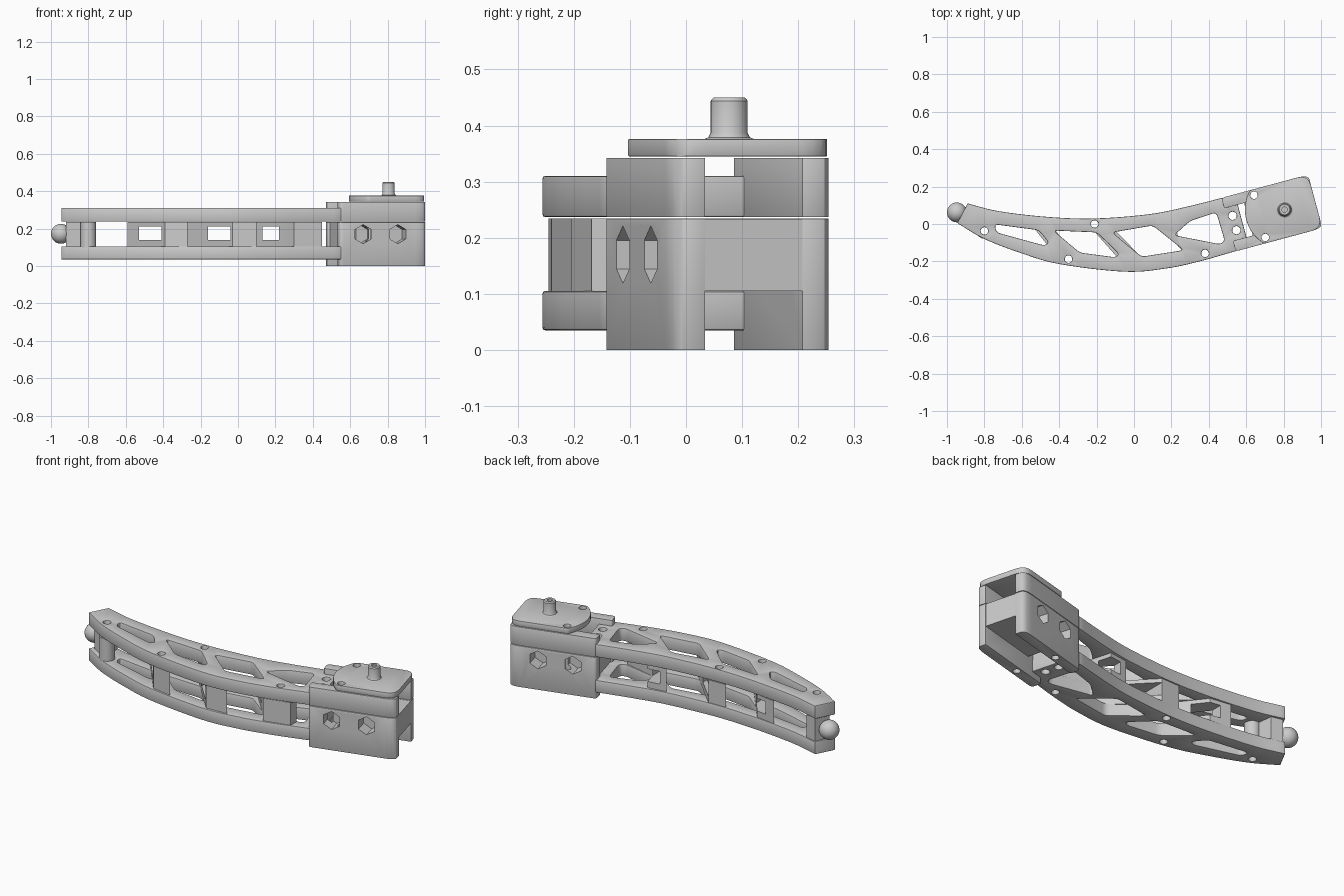
import bpy, bmesh, math
from mathutils import Vector

if "Cube" in bpy.data.objects:
    bpy.data.objects.remove(bpy.data.objects["Cube"])

PX, PY, ANG = 0.805, 0.077, math.radians(15)   # pivot of the head and its tilt
CA, SA = math.cos(ANG), math.sin(ANG)


def L(u, v):
    """Head-local plan coordinates to world."""
    return (PX + u * CA - v * SA, PY + u * SA + v * CA)


def rounded(pts, r, n=5):
    """Round polygon corners; r is one cut distance or one per corner."""
    rs = r if isinstance(r, (list, tuple)) else [r] * len(pts)
    out = []
    for i, p in enumerate(pts):
        p, a, b = Vector(p), Vector(pts[i - 1]), Vector(pts[(i + 1) % len(pts)])
        if rs[i] == 0:
            out.append(tuple(p))
            continue
        s = p + (a - p).normalized() * min(rs[i], (a - p).length * .45)
        e = p + (b - p).normalized() * min(rs[i], (b - p).length * .45)
        for k in range(n + 1):
            t = k / n
            out.append(tuple(s * (1 - t) ** 2 + p * 2 * t * (1 - t) + e * t * t))
    return out


def smooth_path(pts, n=6):
    """Catmull-Rom curve through the points."""
    P = [Vector(p) for p in pts]
    P = [P[0] * 2 - P[1]] + P + [P[-1] * 2 - P[-2]]
    out = []
    for i in range(1, len(P) - 2):
        a, b, c, d = P[i - 1:i + 3]
        for k in range(n):
            t = k / n
            out.append(tuple(.5 * (2 * b + (c - a) * t + (2 * a - 5 * b + 4 * c - d) * t * t
                                   + (3 * b - a - 3 * c + d) * t ** 3)))
    return out + [tuple(P[-2])]


def circle(c, r, n=20):
    return [(c[0] + r * math.cos(2 * math.pi * k / n),
             c[1] + r * math.sin(2 * math.pi * k / n)) for k in range(n)]


def finish(name, bm):
    bmesh.ops.recalc_face_normals(bm, faces=bm.faces)
    me = bpy.data.meshes.new(name)
    bm.to_mesh(me)
    bm.free()
    ob = bpy.data.objects.new(name, me)
    bpy.context.collection.objects.link(ob)
    return ob


def apply(ob, mod):
    bpy.context.view_layer.objects.active = ob
    bpy.ops.object.modifier_apply(modifier=mod.name)


def plate(name, outline, z0, z1, holes=(), bevel=0.006):
    """Extruded plan outline with holes and softened rims."""
    bm = bmesh.new()
    for loop in [outline, *holes]:
        vs = [bm.verts.new((x, y, z0)) for x, y in loop]
        for i, v in enumerate(vs):
            bm.edges.new((vs[i - 1], v))
    bmesh.ops.triangle_fill(bm, edges=bm.edges[:], use_beauty=True, use_dissolve=False)
    ext = bmesh.ops.extrude_face_region(bm, geom=bm.faces[:])
    top = [g for g in ext["geom"] if isinstance(g, bmesh.types.BMVert)]
    bmesh.ops.translate(bm, verts=top, vec=(0, 0, z1 - z0))
    ob = finish(name, bm)
    if bevel:
        m = ob.modifiers.new("soft", "BEVEL")
        m.width, m.segments, m.limit_method, m.angle_limit = bevel, 2, "ANGLE", math.radians(50)
        apply(ob, m)
    return ob


def cut(targets, cutter):
    for ob in targets:
        m = ob.modifiers.new("cut", "BOOLEAN")
        m.object, m.operation, m.solver = cutter, "DIFFERENCE", "EXACT"
        apply(ob, m)
    bpy.data.objects.remove(cutter)


# Curved truss arm: two identical plates
lower = smooth_path([(-.945, .005), (-.80, -.08), (-.60, -.157), (-.395, -.215), (-.05, -.255),
                     (.17, -.238), (.35, -.2), L(-.31, -.147)])
upper = smooth_path([L(-.31, .147), (.28, .092), (.085, .053), (-.2, .03), (-.45, .037),
                     (-.72, .068), (-.89, .11)])
outline = lower + [L(-.235, -.12), L(-.235, .12)] + upper
bolts = [(-.80, -.037), (-.35, -.188), (-.21, 0), (.38, -.157)]
windows = [
    [(-.745, -.002), (-.51, -.033), (-.455, -.10), (-.48, -.115), (-.735, -.045)],
    [(-.43, -.035), (-.2, -.045), (-.08, -.16), (-.10, -.178), (-.29, -.153)],
    [(-.115, -.045), (.1, -.008), (.265, -.14), (.04, -.175)],
    [(.3, .016), (.44, .062), (.485, -.09), (.46, -.108), (.215, -.06)]]
arm_holes = [rounded(w, .022, 4) for w in windows]
arm_holes += [circle(b, .02) for b in bolts]
arm_holes += [circle(L(-.277, s * .04), .022) for s in (1, -1)]
plate("arm_lower_plate", outline, .035, .105, arm_holes)
plate("arm_upper_plate", outline, .237, .31, arm_holes)

# Diagonal webs between the plates, each with a cable window
webs = [
    ([(-.59, .048), (-.47, .03), (-.27, -.225), (-.39, -.205)], bolts[1], (-.53, -.41)),
    ([(-.27, .025), (-.16, .028), (.1, -.24), (-.03, -.245)], bolts[2], (-.16, -.04)),
    ([(.09, .045), (.2, .06), (.235, -.065), (.45, -.115), (.45, -.168), (.3, -.205), (.255, -.14)],
     bolts[3], (.13, .22))]
for i, (pts, bolt, (xa, xb)) in enumerate(webs):
    web = plate(f"arm_web_{i + 1}", pts, .1, .234, [circle(bolt, .02)], 0)
    cut([web], plate("window_cutter", [(xa, -.4), (xb, -.4), (xb, .2), (xa, .2)], .14, .212, (), 0))
plate("arm_root_block", [L(-.3, -.1), L(-.24, -.1), L(-.24, .1), L(-.3, .1)], .1, .234,
      [circle(L(-.277, s * .04), .022) for s in (1, -1)], 0)

# Arm tip: post, block and ball
plate("tip_post", circle(bolts[0], .042, 28), .1, .234, [circle(bolts[0], .02)], 0)
plate("tip_block", [(-.92, .02), (-.83, -.03), (-.81, .0), (-.82, .085), (-.885, .1)], .1, .234, (), 0)
bm = bmesh.new()
bmesh.ops.create_uvsphere(bm, u_segments=32, v_segments=16, radius=.053)
ball = finish("tip_ball", bm)
ball.location = (-.947, .062, .172)

# Head: side walls in two layers with a slab between the lower ones
U0, U1, VO, VI = -.31, .17, .148, .09
head_lower = []
for side, s in (("front", -1), ("back", 1)):
    pts = rounded([L(U0, s * VO), L(U1, s * VO), L(U1, s * VI), L(U0, s * VI)], [.02, .06, 0, .01])
    hole = [circle(L(-.138, s * .117), .02)]
    head_lower.append(plate(f"head_{side}_wall_lower", pts, 0, .234, hole))
    plate(f"head_{side}_wall_upper", pts, .237, .342, hole)
head_lower.append(plate("head_slab", [L(-.2, -.095), L(U1 - .001, -.095), L(U1 - .001, .095), L(-.2, .095)],
                        .105, .233, (), 0))

# Hexagonal recesses on both sides of the head
for s in (-1, 1):
    for u in (-.18, .012):
        bm = bmesh.new()
        rings = []
        for v in (.07, .2):
            ring = []
            for k in range(6):
                a = math.pi / 2 + k * math.pi / 3
                ring.append(bm.verts.new((*L(u + .051 * math.cos(a), s * v), .17 + .051 * math.sin(a))))
            rings.append(ring)
            bm.faces.new(ring)
        for k in range(6):
            bm.faces.new((rings[0][k - 1], rings[0][k], rings[1][k], rings[1][k - 1]))
        cut(head_lower, finish("hex_cutter", bm))

# Cap plate with an arc end concentric to the pivot pin
R = .212
a0 = math.pi - math.asin(VO / R)
arc = [a0 + (2 * math.pi - 2 * a0) * k / 16 for k in range(17)]
cap = [L(R * math.cos(a), R * math.sin(a)) for a in arc]
cap = rounded(cap + [L(U1, -VO), L(U1, VO)], [.015] + [0] * 15 + [.015, .06, .06])
plate("head_cap", cap, .345, .376, [circle(L(-.138, s * .117), .02) for s in (1, -1)])

# Pivot pin, turned from a profile
prof = [(0, .37), (.044, .37), (.044, .376), (.037, .379), (.033, .387), (.033, .444), (.028, .45),
        (.014, .45), (.014, .425), (0, .425)]
bm = bmesh.new()
vs = [bm.verts.new((r, 0, z)) for r, z in prof]
es = [bm.edges.new(p) for p in zip(vs, vs[1:])]
bmesh.ops.spin(bm, geom=vs + es, axis=(0, 0, 1), cent=(0, 0, 0), steps=32, angle=2 * math.pi)
bmesh.ops.remove_doubles(bm, verts=bm.verts, dist=1e-5)
pin = finish("pivot_pin", bm)
pin.location = (PX, PY, 0)

bpy.ops.object.select_all(action="SELECT")
bpy.ops.object.shade_smooth_by_angle(angle=math.radians(30))
